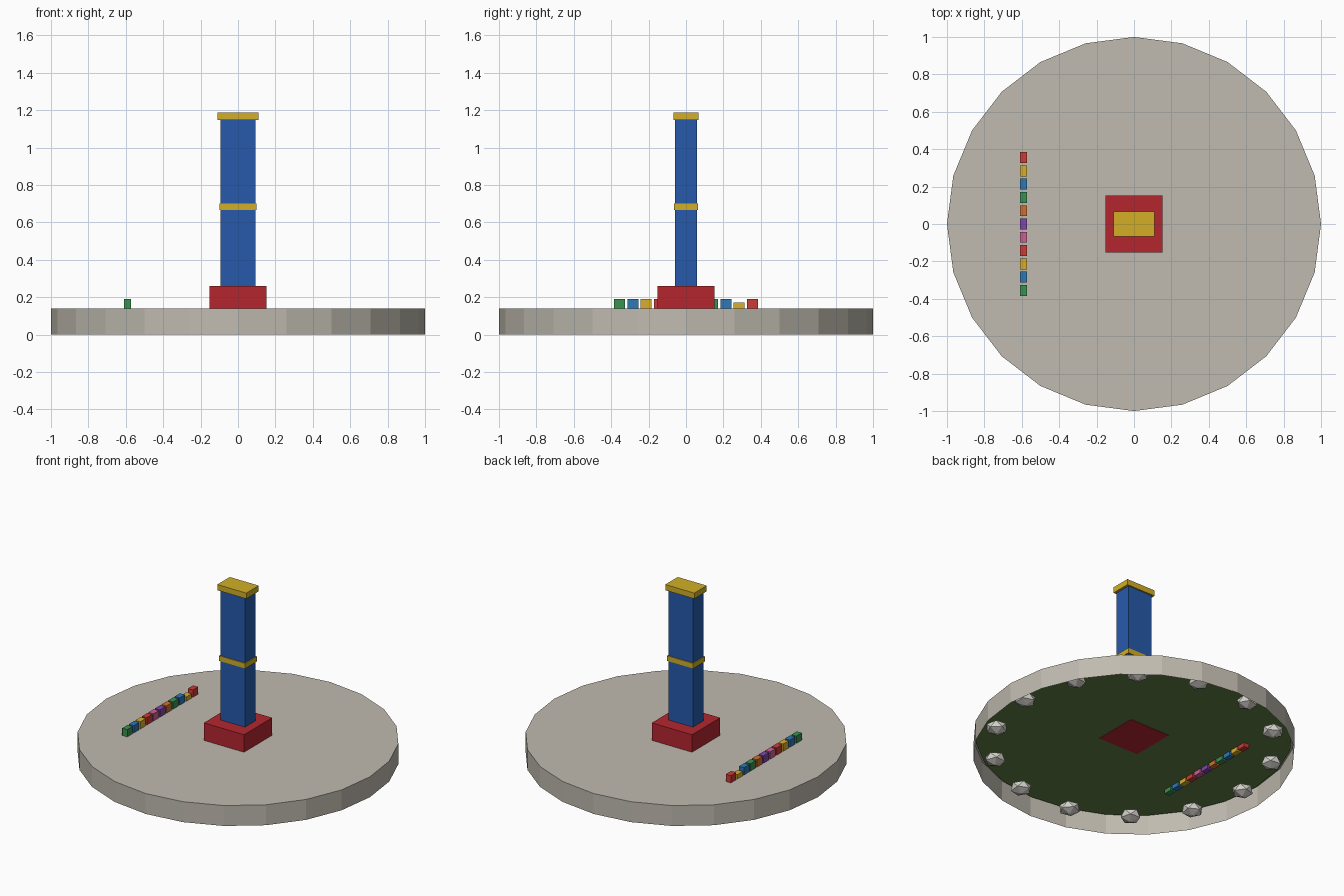
import bpy, bmesh
from math import cos, sin, pi
from mathutils import Matrix

if "Cube" in bpy.data.objects:
    bpy.data.objects.remove(bpy.data.objects["Cube"])


def material(name, hexa):
    def lin(c):
        return c / 12.92 if c <= 0.04045 else ((c + 0.055) / 1.055) ** 2.4
    m = bpy.data.materials.new(name)
    m.diffuse_color = [lin(int(hexa[i:i + 2], 16) / 255) for i in (0, 2, 4)] + [1]
    m.use_nodes = True
    m.node_tree.nodes["Principled BSDF"].inputs["Base Color"].default_value = m.diffuse_color
    return m


def add(name, bm, mat):
    me = bpy.data.meshes.new(name)
    bm.to_mesh(me)
    bm.free()
    me.materials.append(mat)
    ob = bpy.data.objects.new(name, me)
    bpy.context.collection.objects.link(ob)
    return ob


def box(name, x, y, z0, z1, sx, sy, mat):
    bm = bmesh.new()
    bmesh.ops.create_cube(bm, size=1, matrix=Matrix.Translation((x, y, (z0 + z1) / 2))
                          @ Matrix.Diagonal((sx, sy, z1 - z0, 1)))
    return add(name, bm, mat)


stone = material("paving", "C0BBB0")
pale = material("pale_stone", "D8D5CE")
grass = material("grass", "5F8042")
red = material("red", "B5262F")
blue = material("blue", "265AAB")
gold = material("gold", "D2AF26")

# Platform: 24-sided open-bottomed shell with a paved top
bm = bmesh.new()
N = 24
ring = [(cos(2 * pi * i / N), sin(2 * pi * i / N)) for i in range(N)]
low = [bm.verts.new((x, y, 0)) for x, y in ring]
top = [bm.verts.new((x, y, 0.14)) for x, y in ring]
for i in range(N):
    j = (i + 1) % N
    bm.faces.new((low[i], low[j], top[j], top[i]))
bm.faces.new(top)
add("platform", bm, stone)

# Green disc just below the paving, seen from underneath
bm = bmesh.new()
bm.faces.new([bm.verts.new((0.985 * x, 0.985 * y, 0.128)) for x, y in reversed(ring)])
add("grass_disc", bm, grass)

# Ring of small stones under the platform
for i in range(14):
    a = 2 * pi * i / 14
    bm = bmesh.new()
    bmesh.ops.create_icosphere(bm, subdivisions=1, radius=1, matrix=Matrix.Translation(
        (0.88 * cos(a), 0.88 * sin(a), 0.065)) @ Matrix.Rotation(a, 4, 'Z')
        @ Matrix.Diagonal((0.07, 0.07, 0.042, 1)))
    add(f"edge_stone_{i + 1}", bm, pale)

# Tower
box("tower_base", 0, 0, 0.125, 0.26, 0.305, 0.305, red)
box("tower_shaft", 0, 0, 0.26, 1.15, 0.186, 0.115, blue)
box("tower_band", 0, 0, 0.665, 0.70, 0.198, 0.127, gold)
box("tower_cap", 0, 0, 1.148, 1.187, 0.22, 0.135, gold)

# Row of coloured blocks, sunk through the paving
colours = ["CC3B35", "D9AE2E", "2E78B5", "3A9150", "D07030", "8046A8", "CC6096"]
mats = [material(f"block_{i + 1}", c) for i, c in enumerate(colours)]
for i in range(11):
    box(f"block_{i + 1}", -0.59, 0.355 - 0.071 * i, 0.10, 0.17 if i == 1 else 0.19,
        0.038, 0.058, mats[i % 7])
